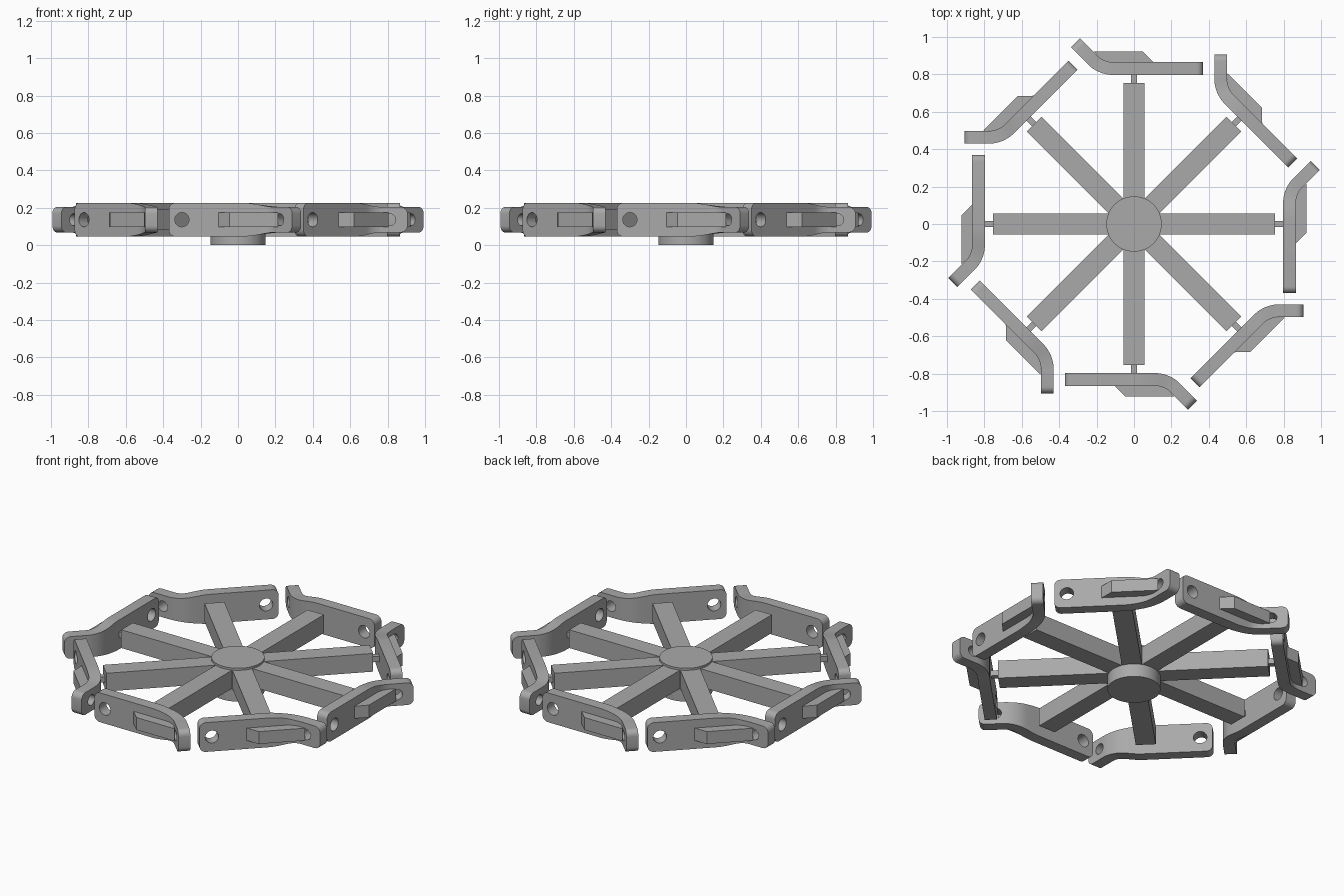
import bpy, bmesh
from math import pi, sin, cos, sqrt, radians
from mathutils import Matrix, Vector

cube = bpy.data.objects.get("Cube")
if cube:
    bpy.data.objects.remove(cube)

grey = bpy.data.materials.new("grey metal")
grey.use_nodes = True
grey.diffuse_color = (0.4, 0.4, 0.4, 1)
grey.node_tree.nodes["Principled BSDF"].inputs["Base Color"].default_value = (0.4, 0.4, 0.4, 1)

MID = 0.136          # height of the wheel's middle plane
THICK = 0.068        # link plate thickness
ROW = -0.831         # centre line of the front link plate
BEND_X = 0.176       # where the plate's centre line turns outward
BEND_R = 0.16
START, TIP = -0.37, 0.194


def add_object(name, bm, smooth=False):
    bmesh.ops.recalc_face_normals(bm, faces=bm.faces)
    mesh = bpy.data.meshes.new(name)
    bm.to_mesh(mesh)
    bm.free()
    mesh.materials.append(grey)
    obj = bpy.data.objects.new(name, mesh)
    bpy.context.collection.objects.link(obj)
    if smooth:
        shade(obj)
    return obj


def shade(obj):
    bpy.ops.object.select_all(action='DESELECT')
    obj.select_set(True)
    bpy.context.view_layer.objects.active = obj
    bpy.ops.object.shade_smooth_by_angle(angle=radians(30))


def cylinder(bm, radius, depth, matrix):
    bmesh.ops.create_cone(bm, cap_ends=True, segments=48, radius1=radius,
                          radius2=radius, depth=depth, matrix=matrix)


def box(bm, x0, x1, width):
    bmesh.ops.create_cube(bm, size=1, matrix=Matrix.Translation(((x0 + x1) / 2, 0, MID))
                          @ Matrix.Diagonal((x1 - x0, width, width, 1)))


def path():
    """Stations along the link: point, heading, distance from the nearer end."""
    tangent = BEND_R * (sqrt(2) - 1)
    stations = []
    corner = 0.035
    ease = [corner * (1 - cos(i * pi / 12)) for i in range(7)]
    bend_start = BEND_X - tangent
    xs = [START + e for e in ease] + [0.02 + (bend_start - 0.02) * i / 5 for i in range(5)]
    for x in xs:
        stations.append((Vector((x, ROW)), 0, x - START))
    for i in range(9):
        a = pi / 4 * i / 8
        p = Vector((bend_start + BEND_R * sin(a), ROW - BEND_R * (1 - cos(a))))
        stations.append((p, a, 1))
    way = Vector((1, -1)).normalized()
    for e in reversed(ease):
        stations.append((Vector((BEND_X, ROW)) + way * (TIP - e), pi / 4, e))
    return stations


def half_height(x, gap):
    # tall plate easing down to the narrower tip, rounded at both ends
    t = min(max((x - 0.02) / 0.2, 0), 1)
    h = 0.09 - 0.022 * t * t * (3 - 2 * t)
    r = 0.035
    if gap < r:
        h -= r - sqrt(max(r * r - (r - gap) ** 2, 0))
    return h


# Link plate lofted along its bent path
bm = bmesh.new()
rings = []
for p, a, gap in path():
    side = Vector((sin(a), cos(a))) * THICK / 2
    h = half_height(p.x, gap)
    rings.append([bm.verts.new((*(p + side * s), MID + h * u))
                  for s, u in ((1, -1), (1, 1), (-1, 1), (-1, -1))])
for r0, r1 in zip(rings, rings[1:]):
    for i in range(4):
        j = (i + 1) % 4
        bm.faces.new((r0[i], r0[j], r1[j], r1[i]))
bm.faces.new(rings[0])
bm.faces.new(rings[-1])
plate = add_object("link_plate_1", bm)

# Pin holes at both ends of the plate
bm = bmesh.new()
across = Matrix.Rotation(pi / 2, 4, 'X')
cylinder(bm, 0.038, 0.2, Matrix.Translation((-0.3, ROW, MID)) @ across)
cylinder(bm, 0.032, 0.16, Matrix.Translation((0.246, -0.901, MID))
         @ Matrix.Rotation(-pi / 4, 4, 'Z') @ across)
cutter = add_object("pin_hole_cutter", bm)
cut = plate.modifiers.new("pin_holes", 'BOOLEAN')
cut.operation, cut.solver, cut.object = 'DIFFERENCE', 'EXACT', cutter
bpy.context.view_layer.update()
drilled = bpy.data.meshes.new_from_object(plate.evaluated_get(bpy.context.evaluated_depsgraph_get()))
plate.modifiers.clear()
plate.data = drilled
bpy.data.objects.remove(cutter)
shade(plate)

# Drive block on the outer face of the plate
bm = bmesh.new()
outline = [(-0.11, -0.86), (-0.045, -0.923), (0.215, -0.923), (0.16, -0.86)]
base = bm.faces.new([bm.verts.new((x, y, MID - 0.038)) for x, y in outline])
top = bmesh.ops.extrude_face_region(bm, geom=[base])
bmesh.ops.translate(bm, vec=(0, 0, 0.076),
                    verts=[v for v in top["geom"] if isinstance(v, bmesh.types.BMVert)])
block = add_object("link_block_1", bm)

# Spoke and the thin rod joining it to the plate
bm = bmesh.new()
box(bm, 0.08, 0.755, 0.112)
spoke = add_object("spoke_1", bm)
bm = bmesh.new()
box(bm, 0.75, 0.81, 0.034)
rod = add_object("spoke_rod_1", bm)
for part in (spoke, rod):
    part.rotation_euler.z = -pi / 2

# Repeat every part around the wheel
for part in (plate, block, spoke, rod):
    for i in range(1, 8):
        twin = part.copy()
        twin.name = part.name[:-1] + str(i + 1)
        twin.rotation_euler.z = part.rotation_euler.z + i * pi / 4
        bpy.context.collection.objects.link(twin)

# Central hub
bm = bmesh.new()
cylinder(bm, 0.148, 0.205, Matrix.Translation((0, 0, 0.1025)))
add_object("hub", bm, smooth=True)
